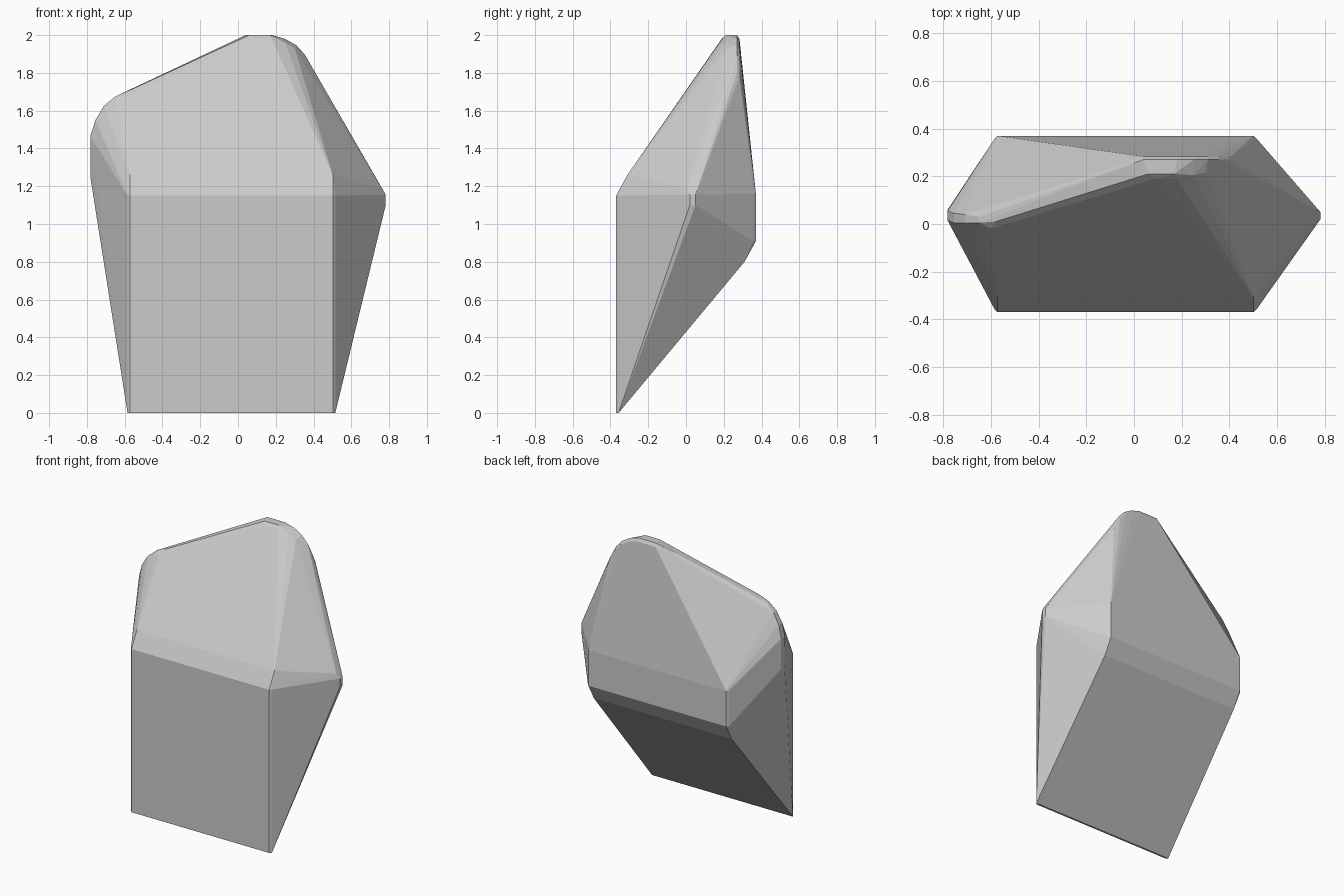
import bpy, bmesh
from math import radians

if "Cube" in bpy.data.objects:
    bpy.data.objects.remove(bpy.data.objects["Cube"])

X0, X1 = -0.585, 0.515   # left and right ends of the long front and back edges
R = 0.013                # tiny corner softening
pts = []


def soft(x, y, z):
    """Corner clipped slightly in x and y."""
    sx = R if x > 0 else -R
    sy = R if y > 0 else -R
    pts.extend([(x - sx, y, z), (x, y - sy, z)])


# long edges: bottom, front shoulder, back band
for y, z in ((-0.37, 0.0), (-0.37, 0.012), (-0.37, 1.15), (0.37, 1.16), (0.37, 0.91)):
    for x in (X0, X1):
        soft(x, y, z)
for y, z in ((-0.31, 1.26), (0.31, 0.80)):
    pts += [(X0 + R, y, z), (X1 - R, y, z)]

# right side point
for y in (0.02, 0.05):
    pts += [(0.782, y, 1.10), (0.782, y, 1.155), (0.76, y - 0.012, 1.19)]

# left side rounded corner: (x, z, front y, back y)
for x, z, y0, y1 in ((-0.782, 1.25, 0.02, 0.06), (-0.782, 1.465, 0.015, 0.055),
                     (-0.755, 1.55, 0.005, 0.045), (-0.71, 1.625, 0.005, 0.04),
                     (-0.65, 1.675, 0.005, 0.03), (-0.58, 1.705, 0.01, 0.02)):
    pts += [(x, y0, z), (x, y1, z)]
pts += [(-0.72, -0.01, 1.56), (-0.60, -0.02, 1.67)]

# rounded peak, back rim then front rim
for x, z in ((0.04, 2.0), (0.18, 2.0), (0.25, 1.98), (0.31, 1.945), (0.355, 1.895), (0.405, 1.80)):
    pts += [(x, 0.27, z), (x, 0.283, z - 0.02)]
pts += [(0.06, 0.21, 2.0), (0.17, 0.21, 2.0), (0.09, 0.19, 1.982), (0.18, 0.19, 1.978),
        (0.25, 0.205, 1.96), (0.30, 0.215, 1.93), (0.345, 0.23, 1.88)]

# faceted stone as one convex hull
bm = bmesh.new()
for p in pts:
    bm.verts.new(p)
res = bmesh.ops.convex_hull(bm, input=bm.verts[:])
loose = [v for v in bm.verts if not v.link_faces]
bmesh.ops.delete(bm, geom=loose, context='VERTS')
bmesh.ops.dissolve_limit(bm, angle_limit=radians(1.5), verts=bm.verts[:], edges=bm.edges[:])
bmesh.ops.recalc_face_normals(bm, faces=bm.faces[:])
mesh = bpy.data.meshes.new("faceted_stone")
bm.to_mesh(mesh)
bm.free()
stone = bpy.data.objects.new("faceted_stone", mesh)
bpy.context.collection.objects.link(stone)
